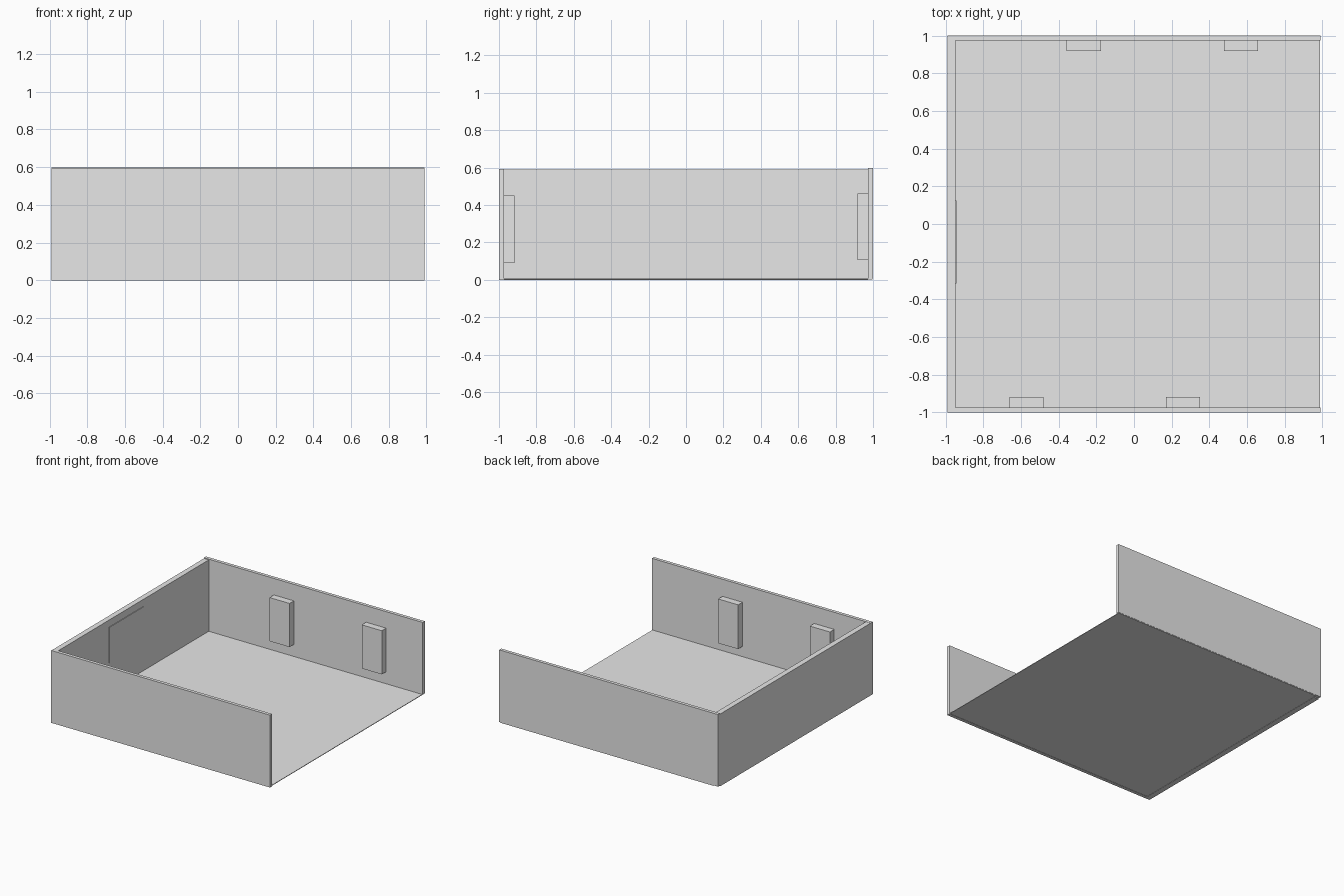
import bpy

# Remove the default cube
cube = bpy.data.objects.get("Cube")
if cube:
    bpy.data.objects.remove(cube, do_unlink=True)

# One plain grey for everything
GREY = (0.8, 0.8, 0.8, 1.0)
grey = bpy.data.materials.new("light_grey")
grey.use_nodes = True
grey.diffuse_color = GREY
shader = next(n for n in grey.node_tree.nodes if n.type == "BSDF_PRINCIPLED")
shader.inputs["Base Color"].default_value = GREY


def box(name, x, y, z):
    """Box spanning the given (low, high) range on each axis."""
    spans = (x, y, z)
    bpy.ops.mesh.primitive_cube_add(size=1, location=[(a + b) / 2 for a, b in spans])
    obj = bpy.context.object
    obj.name = name
    obj.scale = [b - a for a, b in spans]
    bpy.ops.object.transform_apply(location=False, rotation=False, scale=True)
    obj.data.materials.append(grey)
    return obj


END = 0.99
FRONT_IN, BACK_IN, SIDE_IN = -0.973, 0.973, -0.946

# Floor slab, running under the back wall
box("floor", (SIDE_IN, END - 0.004), (FRONT_IN, 0.998), (0.002, 0.007))

# Three walls, open on the left side
box("front_wall", (-END, END), (-1, FRONT_IN), (0, 0.592))
box("back_wall", (-END, END), (BACK_IN, 1), (0.007, 0.597))
box("side_wall", (-END, SIDE_IN), (FRONT_IN, BACK_IN), (0, 0.591))

# Wall panels in pairs on the front and back walls
WIDTH = 0.181
for i, x in enumerate((-0.66, 0.17)):
    box(f"front_panel_{i + 1}", (x, x + WIDTH), (FRONT_IN, -0.917), (0.09, 0.452))
for i, x in enumerate((-0.357, 0.478)):
    box(f"back_panel_{i + 1}", (x, x + WIDTH), (0.917, BACK_IN), (0.105, 0.462))

# Thin board on the side wall
box("side_board", (SIDE_IN, -0.941), (-0.315, 0.124), (0.238, 0.533))
